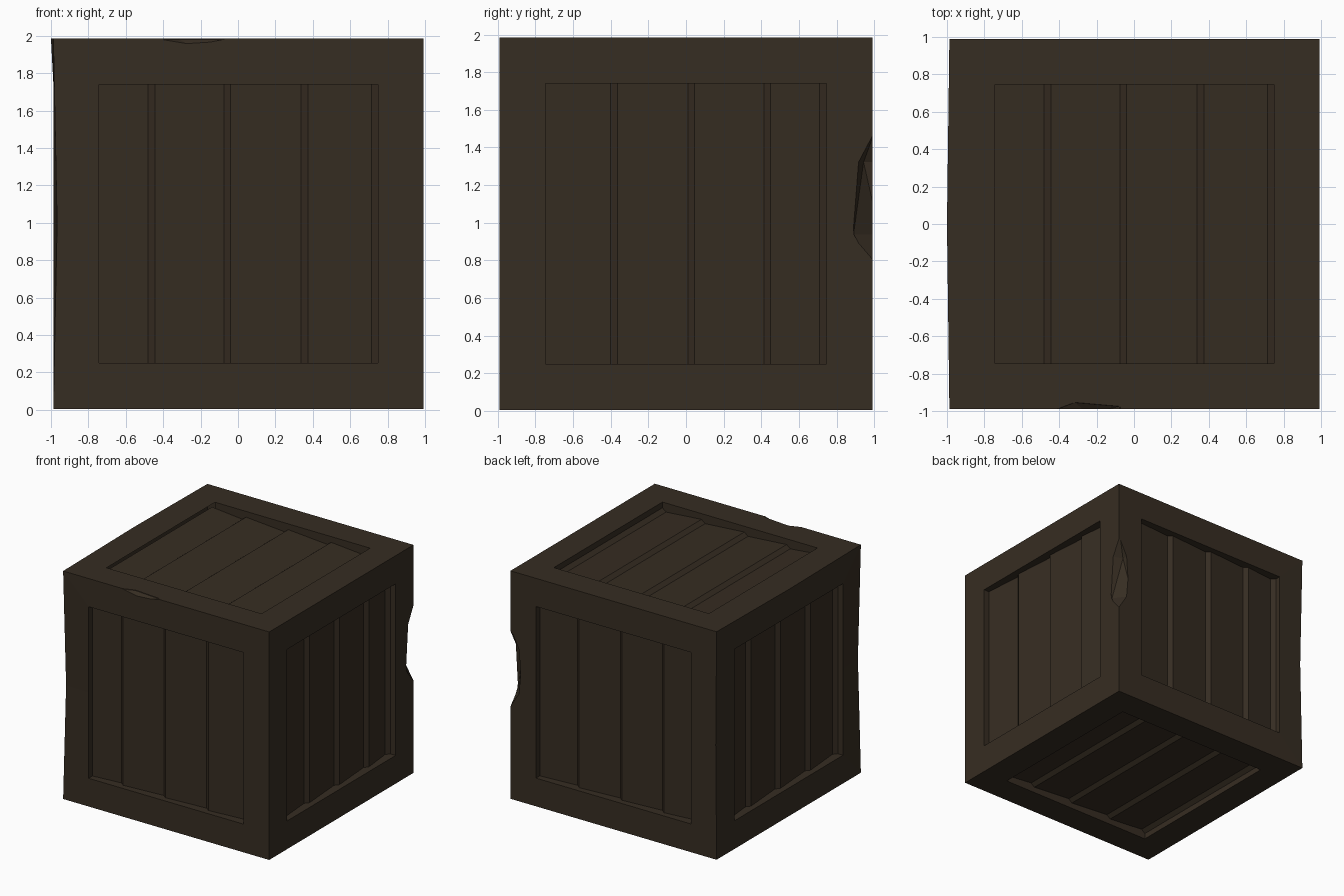
import bpy, bmesh, math
from mathutils import Matrix, Vector

if "Cube" in bpy.data.objects:
    bpy.data.objects.remove(bpy.data.objects["Cube"])

H = 0.99                       # half size of the crate
CENTER = Vector((0.003, 0, 0.995))
RIM = 0.745                    # half size of each recessed opening
DEPTH = 0.085

wood = bpy.data.materials.new("dark_brown_wood")
wood.diffuse_color = (0.037, 0.026, 0.016, 1)
wood.use_nodes = True
wood.node_tree.nodes["Principled BSDF"].inputs["Base Color"].default_value = wood.diffuse_color


def make_object(name, bm, matrix=Matrix(), fix_normals=True):
    if fix_normals:
        bmesh.ops.recalc_face_normals(bm, faces=bm.faces[:])
    mesh = bpy.data.meshes.new(name)
    bm.to_mesh(mesh)
    bm.free()
    mesh.transform(matrix)
    mesh.materials.append(wood)
    ob = bpy.data.objects.new(name, mesh)
    bpy.context.collection.objects.link(ob)
    return ob


# Frame: cube with a recess sunk into every side
bm = bmesh.new()
bmesh.ops.create_cube(bm, size=2 * H)
sides = bm.faces[:]
bmesh.ops.inset_individual(bm, faces=sides, thickness=H - RIM, use_even_offset=True)
for f in sides:
    n = f.normal.copy()
    new = bmesh.ops.extrude_discrete_faces(bm, faces=[f])["faces"][0]
    bmesh.ops.translate(bm, verts=new.verts[:], vec=-n * DEPTH)
# Middle points on the outer edges and opening rims
edges = [e for e in bm.edges if e.calc_length() > 1.2
         and max(abs(c) for c in e.verts[0].co) > H - 0.01]
bmesh.ops.subdivide_edges(bm, edges=edges, cuts=1)


def nudge(where, move):
    """Shift the rim points closest to a spot, for a hand-worn outline."""
    where = Vector(where)
    for v in bm.verts:
        if (v.co - where).length < 0.03:
            v.co += Vector(move)


nudge((-H, 0, H), (-0.013, 0, 0))          # bowed upper left beam
nudge((-RIM, 0, H), (-0.02, 0, 0))
nudge((-H, -H, 0), (0.02, 0.012, 0))       # worn front left post
nudge((-H, H, 0), (0.015, -0.01, 0))
frame = make_object("crate_frame", bm, Matrix.Translation(CENTER))

# Chips knocked out of the frame edges
chips = [((1.03, 1.03, 1.13), (0.165, 0.165, 0.43)),
         ((-0.25, -1.01, 2.01), (0.24, 0.065, 0.065))]
for i, (loc, size) in enumerate(chips):
    bm = bmesh.new()
    bmesh.ops.create_icosphere(bm, subdivisions=1, radius=1)
    cutter = make_object(f"chip_cutter_{i + 1}", bm,
                         Matrix.Translation(loc) @ Matrix.Diagonal((*size, 1)))
    cutter.hide_render = True
    cutter.hide_set(True)
    mod = frame.modifiers.new(f"chip_{i + 1}", 'BOOLEAN')
    mod.operation, mod.solver, mod.object = 'DIFFERENCE', 'EXACT', cutter


# Plank panels: each plank tilts slightly and steps up to the next one
def panel(name, steps, turn):
    low, high, step = H - 0.078, H - 0.050, 0.035
    profile = [(-RIM - 0.03, high)]
    for s in steps + [RIM - step]:
        profile += [(s, low), (s + step, high)]
    bm = bmesh.new()
    rows = [[bm.verts.new((u, v, w)) for u, w in profile]
            for v in (-RIM - 0.002, RIM + 0.002)]
    for a, b, c, d in zip(rows[0], rows[0][1:], rows[1][1:], rows[1]):
        bm.faces.new((a, b, c, d))
    make_object(name, bm, Matrix.Translation(CENTER) @ turn, fix_normals=False)


A = [-0.483, -0.077, 0.335]
B = [-0.400, 0.010, 0.415]
stand = Matrix.Rotation(math.pi / 2, 4, 'X')
for k, (name, steps) in enumerate((("front", A), ("right", B), ("back", B), ("left", A))):
    panel(name + "_planks", steps, Matrix.Rotation(k * math.pi / 2, 4, 'Z') @ stand)
panel("top_planks", A, Matrix())
panel("bottom_planks", A, Matrix.Rotation(math.pi, 4, 'Y'))
